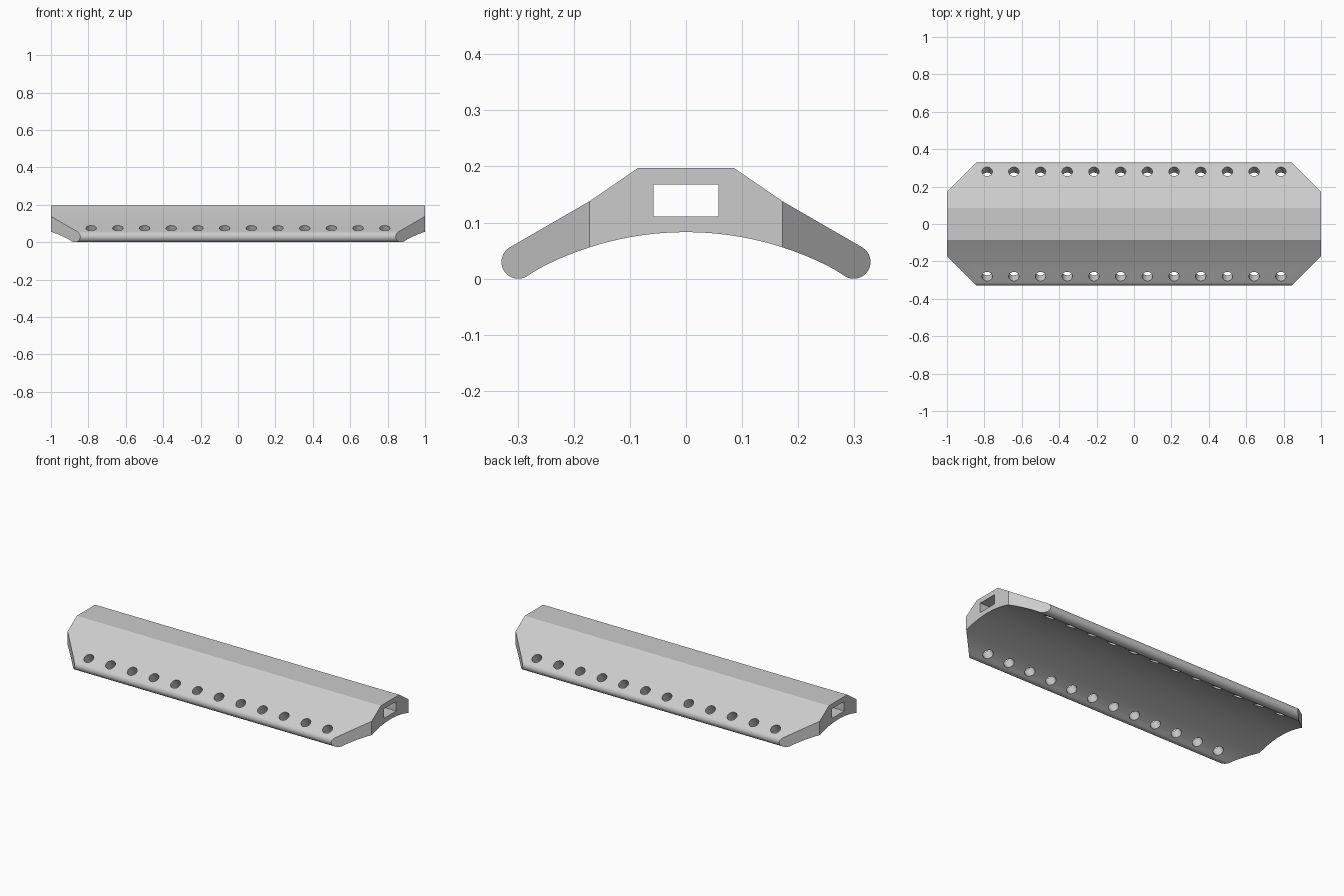
import bpy, bmesh
from math import sin, cos, radians, pi
from mathutils import Matrix, Vector

cube = bpy.data.objects.get("Cube")
if cube:
    bpy.data.objects.remove(cube, do_unlink=True)

grey = bpy.data.materials.new("light grey")
grey.use_nodes = True
colour = (0.6, 0.6, 0.6, 1)
grey.diffuse_color = colour
grey.node_tree.nodes["Principled BSDF"].inputs["Base Color"].default_value = colour


def make_object(name, bm):
    bmesh.ops.recalc_face_normals(bm, faces=bm.faces[:])
    mesh = bpy.data.meshes.new(name)
    bm.to_mesh(mesh)
    bm.free()
    mesh.materials.append(grey)
    obj = bpy.data.objects.new(name, mesh)
    bpy.context.collection.objects.link(obj)
    return obj


# Half cross-section: flat top, sloping wing, rounded edge, arched underside
half = [(0.086, 0.197), (0.172, 0.138)]
for i in range(17):
    a = radians(60 - 180 * i / 16)
    half.append((0.299 + 0.03 * cos(a), 0.03 + 0.03 * sin(a)))
radius = 0.56
for i in range(14):
    a = radians(28 * (1 - i / 14))
    half.append((radius * sin(a), 0.083 - radius + radius * cos(a)))
section = half + [(0, 0.083)] + [(-y, z) for y, z in reversed(half)]

# Extrude the section along x
bm = bmesh.new()
face = bm.faces.new([bm.verts.new((-1, y, z)) for y, z in section])
ext = bmesh.ops.extrude_face_region(bm, geom=[face])
moved = [g for g in ext["geom"] if isinstance(g, bmesh.types.BMVert)]
bmesh.ops.translate(bm, verts=moved, vec=(2, 0, 0))
bmesh.ops.recalc_face_normals(bm, faces=bm.faces[:])

# Slice the four plan corners at 45 degrees
for sx in (-1, 1):
    for sy in (-1, 1):
        bmesh.ops.bisect_plane(bm, geom=bm.verts[:] + bm.edges[:] + bm.faces[:],
                               plane_co=(sx, sy * 0.172, 0),
                               plane_no=Vector((sx, sy, 0)).normalized(),
                               clear_outer=True)
        rim = [e for e in bm.edges if e.is_boundary]
        bmesh.ops.contextual_create(bm, geom=rim)
body = make_object("arched_rail", bm)

# Cutter: lengthwise rectangular channel and two rows of angled holes
bm = bmesh.new()
bmesh.ops.create_cube(bm, size=1, matrix=Matrix.Translation((0, 0, 0.1395))
                      @ Matrix.Diagonal((2.4, 0.116, 0.057, 1)))
for side in (-1, 1):
    for i in range(12):
        x = -0.785 + 1.57 * i / 11
        bmesh.ops.create_cone(bm, cap_ends=True, segments=32, radius1=0.028,
                              radius2=0.028, depth=0.24,
                              matrix=Matrix.Translation((x, side * 0.28, 0.075))
                              @ Matrix.Rotation(-side * pi / 6, 4, 'X'))
cutter = make_object("channel_and_hole_cutter", bm)
cutter.hide_render = True

mod = body.modifiers.new("cut channel and holes", 'BOOLEAN')
mod.operation = 'DIFFERENCE'
mod.solver = 'EXACT'
mod.object = cutter

# Apply the cut, discard the cutter, then smooth the rounded surfaces
bpy.ops.object.select_all(action='DESELECT')
body.select_set(True)
bpy.context.view_layer.objects.active = body
bpy.ops.object.modifier_apply(modifier=mod.name)
bpy.data.objects.remove(cutter, do_unlink=True)
bpy.ops.object.shade_smooth_by_angle(angle=radians(25))
